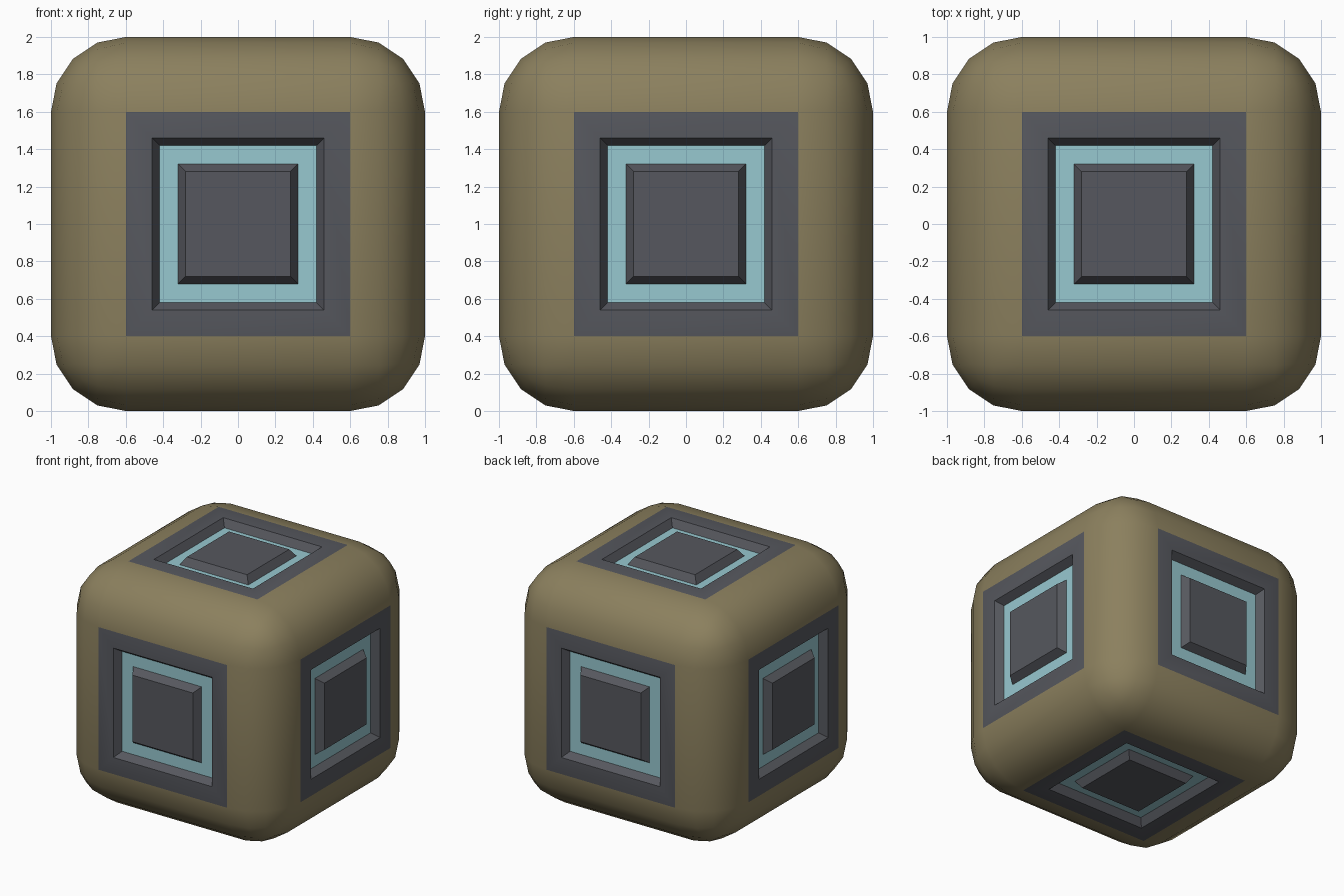
import bpy, bmesh, math
from mathutils import Matrix

if "Cube" in bpy.data.objects:
    bpy.data.objects.remove(bpy.data.objects["Cube"])


def material(name, rgb):
    m = bpy.data.materials.new(name)
    m.diffuse_color = (*rgb, 1)
    m.use_nodes = True
    m.node_tree.nodes["Principled BSDF"].inputs["Base Color"].default_value = m.diffuse_color
    return m


# Rounded block
bm = bmesh.new()
bmesh.ops.create_cube(bm, size=2, matrix=Matrix.Translation((0, 0, 1)))
bmesh.ops.bevel(bm, geom=bm.edges[:], offset=0.4, offset_type='OFFSET',
                segments=4, profile=0.5, affect='EDGES', clamp_overlap=True)
bm.normal_update()

# Dark panel on each of the six flat sides
panels = [f for f in bm.faces if f.calc_area() > 1]
for f in panels:
    f.material_index = 1


def inset(thickness, depth=0.0):
    ring = bmesh.ops.inset_individual(bm, faces=panels, thickness=thickness,
                                      depth=depth, use_even_offset=True)["faces"]
    bm.normal_update()
    return [f for f in ring if f not in panels]


inset(0.14)                 # flat border
inset(0.04, -0.06)          # outer groove wall
for f in inset(0.10):       # glowing groove floor
    f.material_index = 2
inset(0.04, 0.06)           # inner wall up to the centre plate

mesh = bpy.data.meshes.new("panelled_block")
bm.to_mesh(mesh)
bm.free()
mesh.materials.append(material("olive_shell", (0.26, 0.216, 0.112)))
mesh.materials.append(material("dark_panel", (0.093, 0.097, 0.112)))
mesh.materials.append(material("cyan_strip", (0.31, 0.58, 0.63)))

block = bpy.data.objects.new("panelled_block", mesh)
bpy.context.collection.objects.link(block)
bpy.context.view_layer.objects.active = block
block.select_set(True)
bpy.ops.object.shade_smooth_by_angle(angle=math.radians(30))
